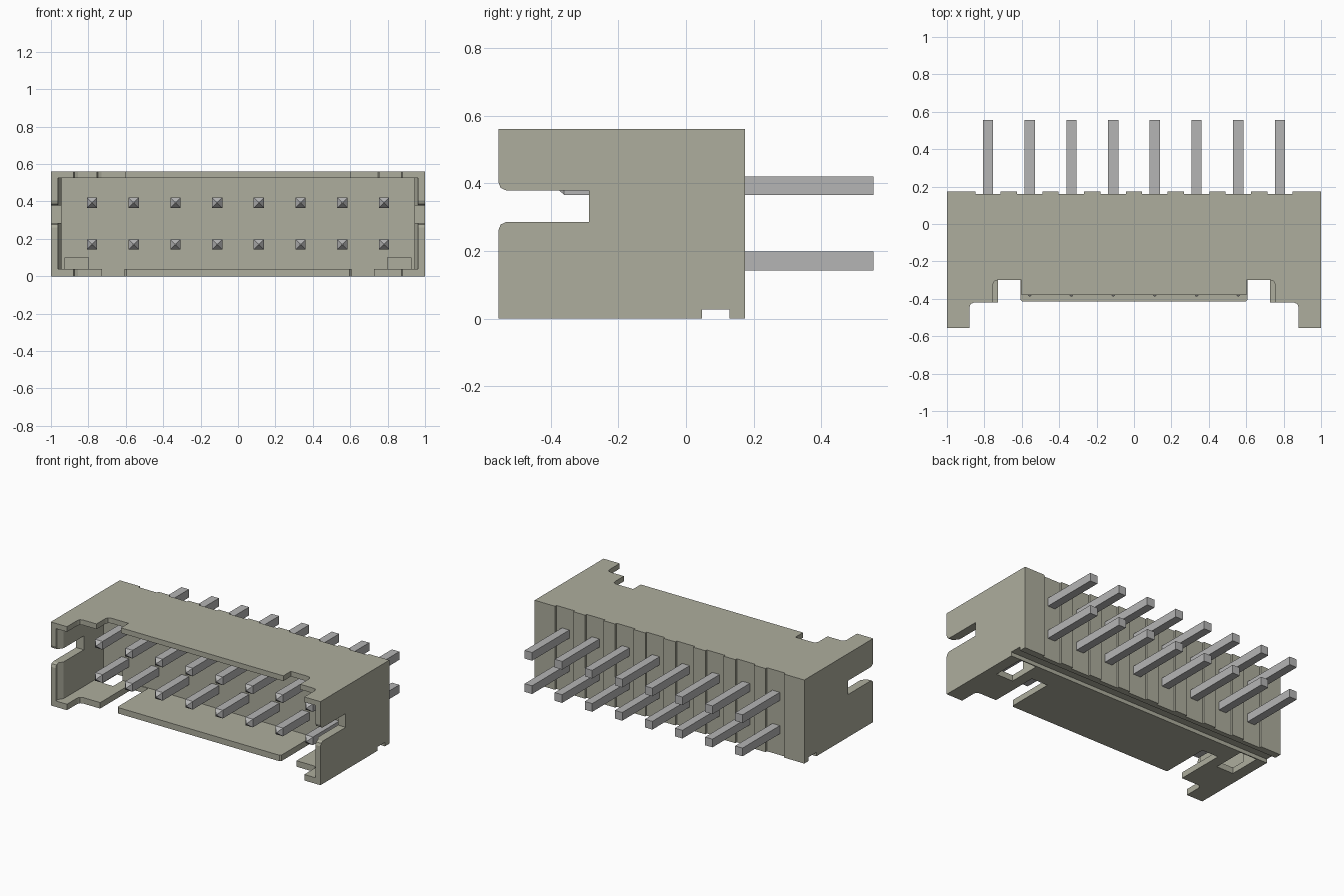
import bpy, bmesh
from mathutils import Vector

cube = bpy.data.objects.get("Cube")
if cube:
    bpy.data.objects.remove(cube, do_unlink=True)


def material(name, rgb):
    m = bpy.data.materials.new(name)
    m.use_nodes = True
    m.diffuse_color = (*rgb, 1)
    bsdf = next(n for n in m.node_tree.nodes if n.type == 'BSDF_PRINCIPLED')
    bsdf.inputs["Base Color"].default_value = (*rgb, 1)
    return m


PLASTIC = material("beige grey plastic", (0.42, 0.42, 0.34))
METAL = material("grey metal", (0.46, 0.46, 0.46))


def finish(name, bm, mat):
    bmesh.ops.recalc_face_normals(bm, faces=bm.faces)
    mesh = bpy.data.meshes.new(name)
    bm.to_mesh(mesh)
    bm.free()
    mesh.materials.append(mat)
    ob = bpy.data.objects.new(name, mesh)
    bpy.context.collection.objects.link(ob)
    return ob


def prism(name, profile, start, vector, mat=PLASTIC):
    """Extrude a closed 3D outline along a vector."""
    bm = bmesh.new()
    face = bm.faces.new([bm.verts.new(Vector(p) + Vector(start)) for p in profile])
    geom = bmesh.ops.extrude_face_region(bm, geom=[face])["geom"]
    bmesh.ops.translate(bm, vec=vector,
                        verts=[g for g in geom if isinstance(g, bmesh.types.BMVert)])
    return finish(name, bm, mat)


def box(name, x0, x1, y0, y1, z0, z1, mat=PLASTIC):
    outline = [(x0, y0, z0), (x1, y0, z0), (x1, y1, z0), (x0, y1, z0)]
    return prism(name, outline, (0, 0, 0), (0, 0, z1 - z0), mat)


def plan_cutter(name, half, z0, z1):
    """Mirror a half outline in plan and extrude it upwards."""
    outline = half + [(-x, y) for x, y in reversed(half)]
    return prism(name, [(x, y, z0) for x, y in outline], (0, 0, 0), (0, 0, z1 - z0))


def cut(target, cutter):
    mod = target.modifiers.new("cut", 'BOOLEAN')
    mod.operation = 'DIFFERENCE'
    mod.solver = 'EXACT'
    mod.object = cutter
    bpy.context.view_layer.objects.active = target
    bpy.ops.object.modifier_apply(modifier=mod.name)
    bpy.data.objects.remove(cutter, do_unlink=True)


pin_x = [-0.7805 + 0.223 * i for i in range(8)]

# Housing block with its front cavity and tapered mouth
housing = box("housing", -1, 1, -0.555, 0.175, 0, 0.56)
plan = [(0.963, -0.6), (0.963, -0.53), (0.943, -0.50), (0.943, -0.08)]
cut(housing, plan_cutter("cavity_cutter", plan, 0.04, 0.525))

# Roof front edge: end lips, rounded notches and a wide centre tongue
roof = [(0.88, -0.7), (0.88, -0.445), (0.873, -0.427), (0.855, -0.42), (0.755, -0.42),
        (0.755, -0.325), (0.748, -0.307), (0.73, -0.30), (0.602, -0.30), (0.602, -0.38)]
cut(housing, plan_cutter("roof_cutter", roof, 0.45, 0.7))

# Floor front edge: deep slots beside the tongue
floor = [(0.88, -0.7), (0.88, -0.445), (0.873, -0.427), (0.855, -0.42), (0.728, -0.42),
         (0.728, -0.085), (0.607, -0.085), (0.607, -0.405), (0.597, -0.415)]
cut(housing, plan_cutter("floor_cutter", floor, -0.1, 0.1))

# Side slots with rounded entry
slot = [(-0.7, 0.26), (-0.555, 0.26), (-0.548, 0.278), (-0.53, 0.286), (-0.287, 0.286),
        (-0.287, 0.378), (-0.53, 0.378), (-0.548, 0.386), (-0.555, 0.404), (-0.7, 0.404)]
cut(housing, prism("slot_cutter", [(-1.1, y, z) for y, z in slot], (0, 0, 0), (2.2, 0, 0)))

# Groove across the underside and a window near each end of the floor
cut(housing, box("groove_cutter", -1.1, 1.1, 0.047, 0.128, -0.1, 0.026))
for s in (-1, 1):
    xs = sorted((s * 0.80, s * 0.925))
    cut(housing, box("window_cutter", *xs, -0.18, 0.04, -0.1, 0.10))

# Shallow upright channels behind the pins
for x in pin_x:
    cut(housing, box("channel_cutter", x - 0.068, x + 0.068, 0.16, 0.3, -0.1, 0.7))

# Square pins with pointed front ends
for row, z in (("lower", 0.17), ("upper", 0.393)):
    for i, x in enumerate(pin_x):
        bm = bmesh.new()
        rings = []
        for y, r in ((-0.388, 0.003), (-0.36, 0.0275), (0.555, 0.0275)):
            rings.append([bm.verts.new((x + a * r, y, z + b * r))
                          for a, b in ((-1, -1), (1, -1), (1, 1), (-1, 1))])
        for a, b in zip(rings, rings[1:]):
            for k in range(4):
                j = (k + 1) % 4
                bm.faces.new((a[k], a[j], b[j], b[k]))
        bm.faces.new(rings[0])
        bm.faces.new(rings[-1])
        finish(f"{row}_pin_{i + 1}", bm, METAL)
